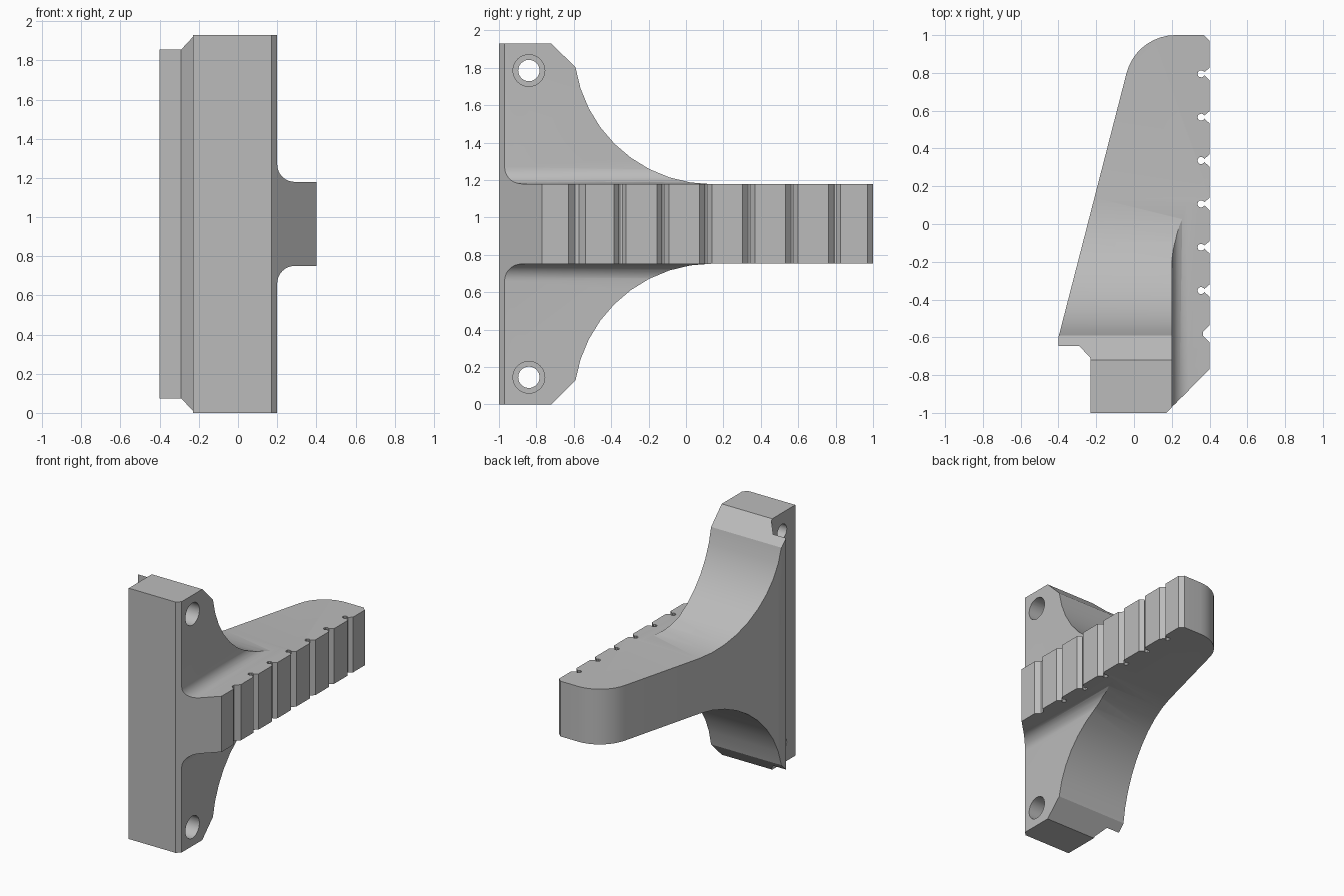
import bpy, bmesh, math
from mathutils import Vector

if "Cube" in bpy.data.objects:
    bpy.data.objects.remove(bpy.data.objects["Cube"])

MID = 0.965          # half the plate height
RIB = 0.2125         # half the rib thickness

grey = bpy.data.materials.new("plain grey")
grey.use_nodes = True
colour = (0.5, 0.5, 0.5, 1)
grey.diffuse_color = colour
grey.node_tree.nodes["Principled BSDF"].inputs["Base Color"].default_value = colour


def arc(cx, cy, r, start, end, steps):
    angles = [math.radians(start + (end - start) * i / steps) for i in range(steps + 1)]
    return [(cx + r * math.cos(a), cy + r * math.sin(a)) for a in angles]


def mirrored(upper):
    """Close a profile by reflecting its upper half about mid height."""
    return [(u, MID + v) for u, v in upper] + [(u, MID - v) for u, v in reversed(upper)]


def extrude(name, profile, axis, low, high):
    """Extrude a 2D profile along axis; u and v are the other two axes in order."""
    def place(u, v, w):
        p = [u, v]
        p.insert(axis, w)
        return Vector(p)
    bm = bmesh.new()
    face = bm.faces.new([bm.verts.new(place(u, v, low)) for u, v in profile])
    new = bmesh.ops.extrude_face_region(bm, geom=[face])["geom"]
    shift = place(0, 0, high - low)
    bmesh.ops.translate(bm, vec=shift, verts=[g for g in new if isinstance(g, bmesh.types.BMVert)])
    bmesh.ops.recalc_face_normals(bm, faces=bm.faces)
    mesh = bpy.data.meshes.new(name)
    bm.to_mesh(mesh)
    bm.free()
    mesh.materials.append(grey)
    obj = bpy.data.objects.new(name, mesh)
    bpy.context.collection.objects.link(obj)
    return obj


def combine(body, tool, operation):
    mod = body.modifiers.new(operation, 'BOOLEAN')
    mod.operation, mod.object, mod.solver = operation, tool, 'EXACT'
    bpy.context.view_layer.objects.active = body
    bpy.ops.object.modifier_apply(modifier=mod.name)
    bpy.data.objects.remove(tool)


# Plan outline: mounting lip, sloped back, rounded tip, notched front edge
plan = [(-0.23, -1), (0.17, -1), (0.4, -0.77)]
plan += [(0.4, -0.627), (0.366, -0.593), (0.366, -0.571), (0.4, -0.537)]
for i in range(1, 7):
    y = -0.585 + i * 0.2295
    plan += [(0.4, y - 0.03), (0.37, y - 0.003)]
    plan += arc(0.355, y + 0.003, 0.019, -40, -320, 8)
    plan += [(0.372, y + 0.012), (0.4, y + 0.035)]
plan += [(0.4, 0.97), (0.37, 1)]
plan += arc(0.22, 0.732, 0.268, 90, 165.6, 9)
plan += [(-0.4, -0.6), (-0.4, -0.645), (-0.29, -0.645), (-0.23, -0.71)]
bracket = extrude("hook_bracket", plan, 2, -0.1, 2.1)

# Side outline: tall plate sweeping down to the arm
side = [(-1.1, MID), (-0.72, MID)]
side += arc(0.14, RIB + 0.74, 0.74, 189, 270, 9) + [(1.1, RIB)]
combine(bracket, extrude("side_outline", mirrored(side), 0, -0.6, 0.6), 'INTERSECT')

# Front outline: toothed rib blended into the plate with fillets
front = [(-0.6, 1.1), (0.2, 1.1)]
front += arc(0.29, RIB + 0.092, 0.09, 180, 270, 8) + [(0.6, RIB + 0.002)]
combine(bracket, extrude("front_outline", mirrored(front), 1, -1.2, 1.2), 'INTERSECT')

# Screw holes with counterbores
for z in (0.145, 2 * MID - 0.145):
    for radius, low in ((0.057, -0.5), (0.085, 0.05)):
        circle = arc(-0.84, z, radius, 0, 360, 32)[:-1]
        combine(bracket, extrude("screw_hole", circle, 0, low, 0.5), 'DIFFERENCE')

bpy.ops.object.select_all(action='DESELECT')
bracket.select_set(True)
bpy.context.view_layer.objects.active = bracket
bpy.ops.object.shade_smooth_by_angle(angle=math.radians(25))
